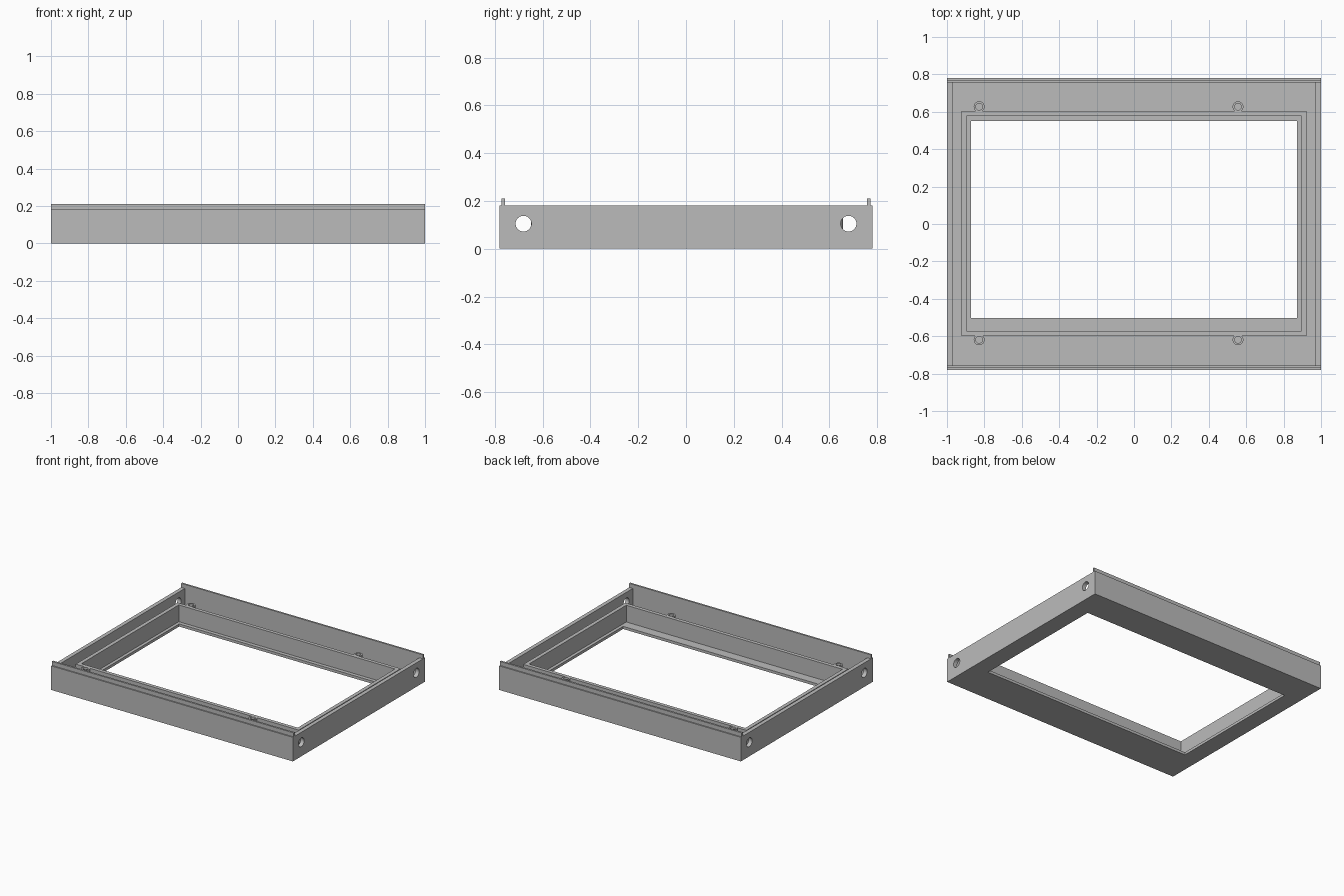
import bpy, bmesh, math
from mathutils import Matrix

if "Cube" in bpy.data.objects:
    bpy.data.objects.remove(bpy.data.objects["Cube"])

grey = bpy.data.materials.new("light_grey")
grey.diffuse_color = (0.5, 0.5, 0.5, 1)
grey.use_nodes = True
grey.node_tree.nodes["Principled BSDF"].inputs["Base Color"].default_value = grey.diffuse_color

WALL_TOP, RIM_TOP, FLOOR = 0.18, 0.145, 0.02


def finish(bm, name, material=grey):
    bmesh.ops.recalc_face_normals(bm, faces=bm.faces)
    mesh = bpy.data.meshes.new(name)
    bm.to_mesh(mesh)
    bm.free()
    ob = bpy.data.objects.new(name, mesh)
    bpy.context.collection.objects.link(ob)
    if material:
        mesh.materials.append(material)
    return ob


def loft(name, loops):
    """Closed skin through a cycle of equal-length vertex loops."""
    bm = bmesh.new()
    rings = [[bm.verts.new(p) for p in loop] for loop in loops]
    for i, a in enumerate(rings):
        b = rings[(i + 1) % len(rings)]
        n = len(a)
        for j in range(n):
            k = (j + 1) % n
            bm.faces.new((a[j], a[k], b[k], b[j]))
    return finish(bm, name)


def rect(x, y0, y1, z):
    return [(-x, y0, z), (x, y0, z), (x, y1, z), (-x, y1, z)]


def circle(cx, cy, r, z, n=32):
    return [(cx + r * math.cos(2 * math.pi * i / n),
             cy + r * math.sin(2 * math.pi * i / n), z) for i in range(n)]


# Tray: outer wall, floor channel, inner rim and window ledge as one profile
outer = (1.0, -0.78, 0.78)
wall_in = (0.97, -0.757, 0.757)
rim_out = (0.923, -0.6, 0.605)
rim_in = (0.895, -0.572, 0.578)
window = (0.872, -0.502, 0.55)
tray = loft("tray_frame", [
    rect(*window, 0), rect(*outer, 0),
    rect(*outer, WALL_TOP), rect(*wall_in, WALL_TOP),
    rect(*wall_in, FLOOR), rect(*rim_out, FLOOR),
    rect(*rim_out, RIM_TOP), rect(*rim_in, RIM_TOP),
    rect(*rim_in, FLOOR), rect(*window, FLOOR)])

# Round holes through both end walls
bm = bmesh.new()
for sx in (-1, 1):
    for sy in (-1, 1):
        m = (Matrix.Translation((sx * 0.985, sy * 0.68, 0.105))
             @ Matrix.Rotation(math.pi / 2, 4, 'Y'))
        bmesh.ops.create_cone(bm, cap_ends=True, segments=40, radius1=0.033,
                              radius2=0.033, depth=0.07, matrix=m)
cutter = finish(bm, "hole_cutter", None)
cutter.hide_render = True
mod = tray.modifiers.new("holes", 'BOOLEAN')
mod.operation, mod.solver, mod.object = 'DIFFERENCE', 'EXACT', cutter
bpy.context.view_layer.objects.active = tray
bpy.ops.object.modifier_apply(modifier=mod.name)
bpy.data.objects.remove(cutter, do_unlink=True)

# Thin upright lips along the front and back walls
for name, sy in (("front_lip", -1), ("back_lip", 1)):
    y0, y1 = sorted((sy * 0.757, sy * 0.771))
    bm = bmesh.new()
    m = Matrix.Translation((0, (y0 + y1) / 2, (WALL_TOP + 0.21) / 2))
    bmesh.ops.create_cube(bm, size=1, matrix=m @ Matrix.Diagonal(
        (2.0, y1 - y0, 0.21 - WALL_TOP, 1)))
    finish(bm, name)

# Hollow screw bosses against the inner rim
for side, y in (("front", -0.619), ("back", 0.627)):
    for hand, x in (("left", -0.828), ("right", 0.556)):
        boss = loft(f"{side}_{hand}_screw_boss", [
            circle(x, y, 0.029, FLOOR), circle(x, y, 0.029, RIM_TOP),
            circle(x, y, 0.018, RIM_TOP), circle(x, y, 0.018, FLOOR)])
